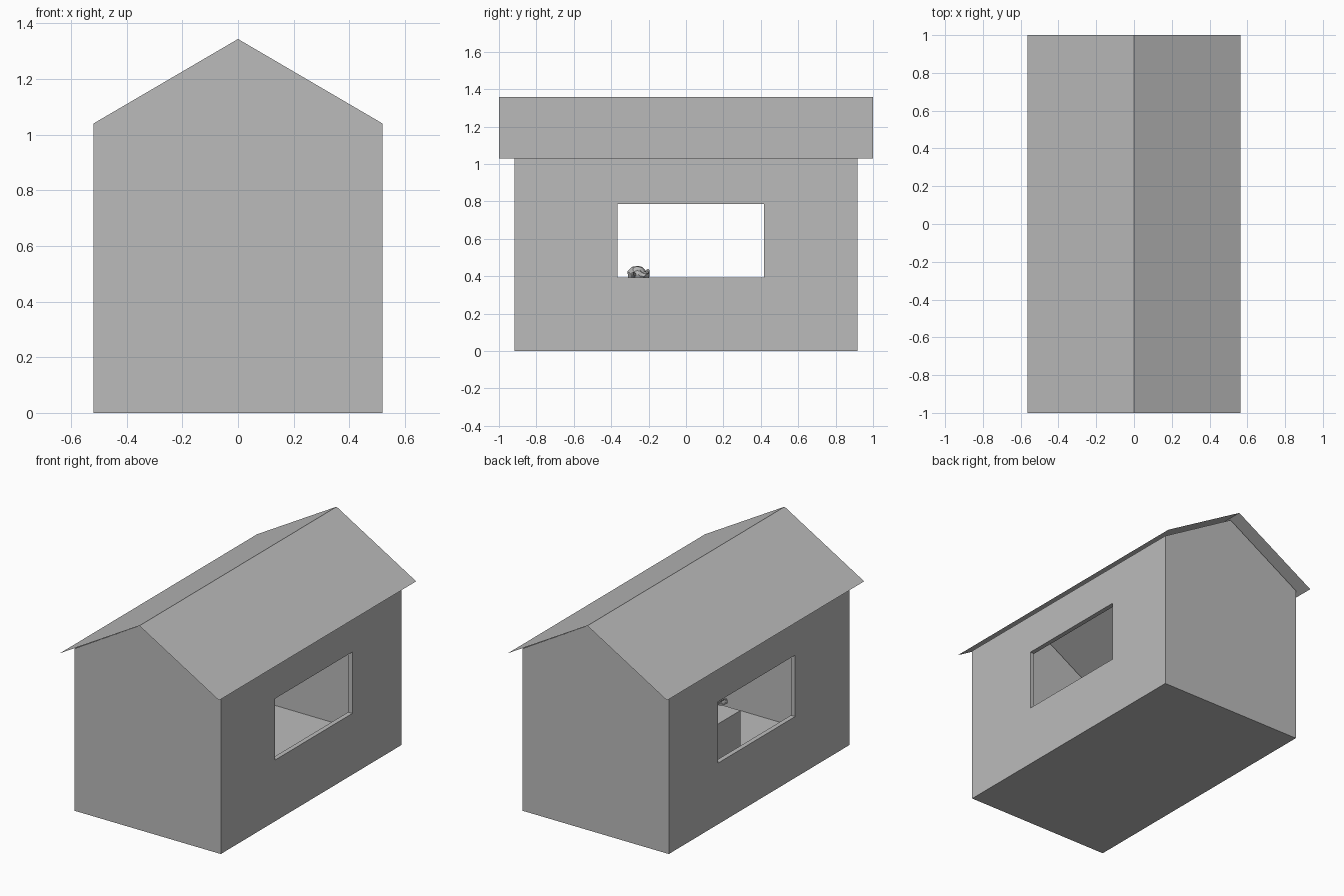
import bpy
import bmesh
from math import pi

cube = bpy.data.objects.get("Cube")
if cube:
    bpy.data.objects.remove(cube, do_unlink=True)

grey = bpy.data.materials.new("plain_grey")
grey.use_nodes = True
colour = (0.5, 0.5, 0.5, 1)
grey.diffuse_color = colour
grey.node_tree.nodes["Principled BSDF"].inputs["Base Color"].default_value = colour

HALF_W, HALF_L, EAVE, RIDGE = 0.52, 0.917, 1.04, 1.344   # outer shell
WALL = 0.03
SLOPE = (RIDGE - EAVE) / HALF_W


def extrude_profile(name, points, half_length, closed=True):
    """Sweep an x-z outline along y, as a solid or as an open sheet."""
    bm = bmesh.new()
    verts = [bm.verts.new((x, -half_length, z)) for x, z in points]
    if closed:
        geom = [bm.faces.new(verts)]
    else:
        geom = [bm.edges.new(pair) for pair in zip(verts, verts[1:])]
    if closed:
        out = bmesh.ops.extrude_face_region(bm, geom=geom, use_keep_orig=True)
    else:
        out = bmesh.ops.extrude_edge_only(bm, edges=geom)
    moved = [g for g in out["geom"] if isinstance(g, bmesh.types.BMVert)]
    bmesh.ops.translate(bm, verts=moved, vec=(0, 2 * half_length, 0))
    bmesh.ops.recalc_face_normals(bm, faces=bm.faces)
    if not closed and sum(f.normal.z for f in bm.faces) < 0:
        bmesh.ops.reverse_faces(bm, faces=bm.faces)
    mesh = bpy.data.meshes.new(name)
    bm.to_mesh(mesh)
    bm.free()
    mesh.materials.append(grey)
    obj = bpy.data.objects.new(name, mesh)
    bpy.context.collection.objects.link(obj)
    return obj


def box(name, low, high):
    bpy.ops.mesh.primitive_cube_add(
        size=1, location=[(a + b) / 2 for a, b in zip(low, high)])
    obj = bpy.context.object
    obj.name = name
    obj.scale = [b - a for a, b in zip(low, high)]
    obj.data.materials.append(grey)
    return obj


def cut(target, cutter):
    mod = target.modifiers.new("cut", "BOOLEAN")
    mod.operation = "DIFFERENCE"
    mod.solver = "EXACT"
    mod.object = cutter
    cutter.hide_render = True
    cutter.hide_viewport = True
    cutter.display_type = "WIRE"


def gable(half_w, floor, lift):
    """House outline whose slopes lie a given height above the wall tops."""
    eave = RIDGE + lift - SLOPE * half_w
    return [(-half_w, floor), (half_w, floor), (half_w, eave),
            (0, RIDGE + lift), (-half_w, eave)]


# Walls and floor: a gabled block, hollow and open under the roof
walls = extrude_profile("walls", gable(HALF_W, 0, 0), HALF_L)
room = extrude_profile("room_cutter", gable(HALF_W - WALL, WALL, 0.1), HALF_L - WALL)
cut(walls, room)

# Window openings straight through both long walls
cut(walls, box("window_cutter", (-0.8, -0.365, 0.393), (0.8, 0.417, 0.787)))

# Roof: one folded sheet just above the wall tops
roof_edge = 0.565
extrude_profile("roof", [(-roof_edge, 1.03), (0, 1.358), (roof_edge, 1.03)], 1.0, closed=False)

# Pedestal block standing on the floor
box("pedestal", (-0.12, -0.38, WALL), (0.12, -0.126, 0.319))

# Small animal head on the pedestal, looking to the back
bpy.ops.mesh.primitive_monkey_add(size=2, location=(0, -0.253, 0.387), rotation=(0, 0, pi))
head = bpy.context.object
head.name = "animal_head"
head.scale = (0.0695, 0.0695, 0.0695)
head.data.materials.append(grey)
